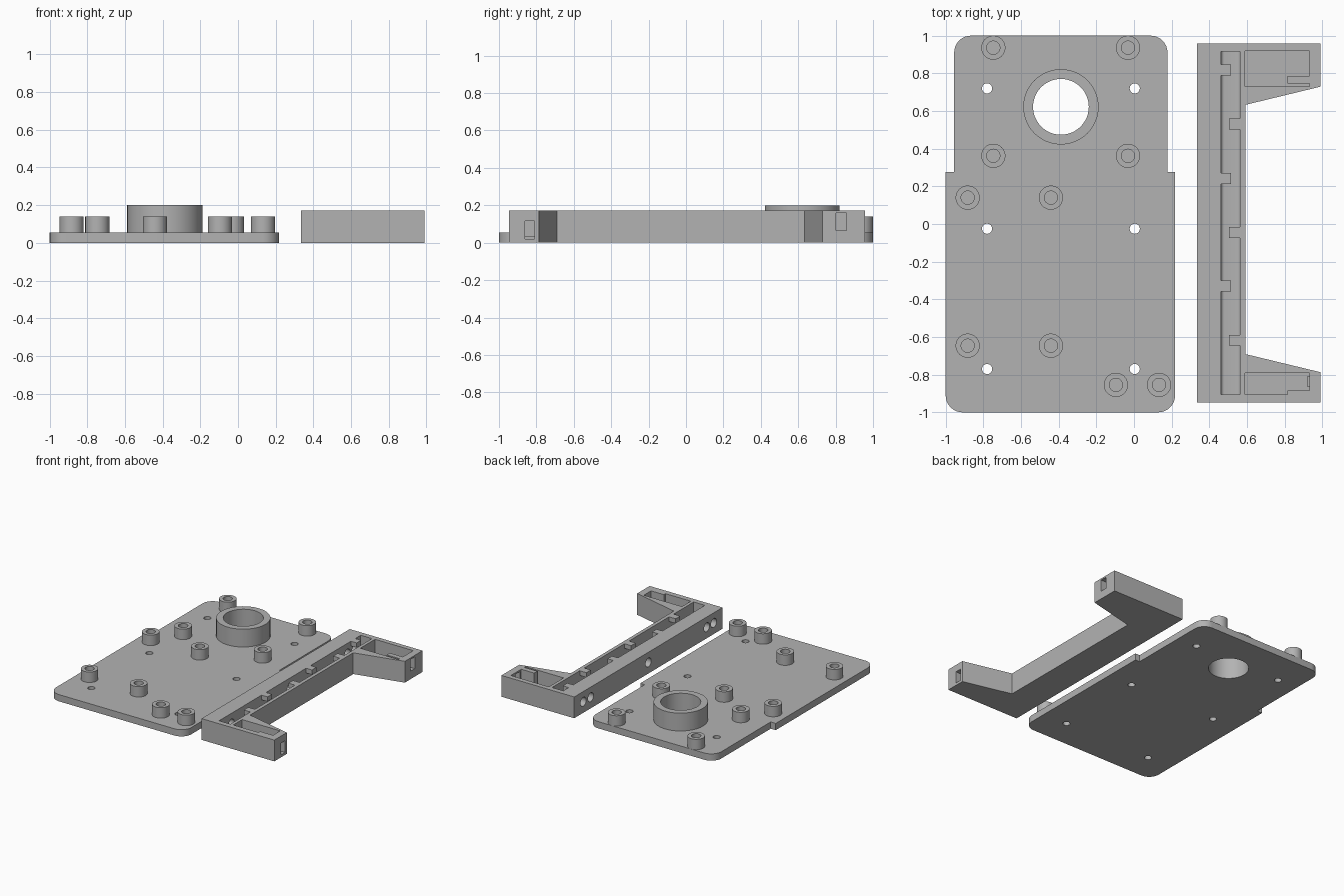
import bpy, bmesh, math

if "Cube" in bpy.data.objects:
    bpy.data.objects.remove(bpy.data.objects["Cube"])

grey = bpy.data.materials.new("plain grey")
grey.diffuse_color = (0.45, 0.45, 0.45, 1)
grey.use_nodes = True
grey.node_tree.nodes["Principled BSDF"].inputs["Base Color"].default_value = grey.diffuse_color


def prism(name, outline, z0, z1):
    """Extrude an xy outline from z0 to z1."""
    bm = bmesh.new()
    face = bm.faces.new([bm.verts.new((x, y, z0)) for x, y in outline])
    top = bmesh.ops.extrude_face_region(bm, geom=[face])["geom"]
    bmesh.ops.translate(bm, vec=(0, 0, z1 - z0),
                        verts=[v for v in top if isinstance(v, bmesh.types.BMVert)])
    bmesh.ops.recalc_face_normals(bm, faces=bm.faces)
    mesh = bpy.data.meshes.new(name)
    bm.to_mesh(mesh)
    bm.free()
    obj = bpy.data.objects.new(name, mesh)
    bpy.context.collection.objects.link(obj)
    mesh.materials.append(grey)
    return obj


def box(name, x0, x1, y0, y1, z0, z1):
    return prism(name, [(x0, y0), (x1, y0), (x1, y1), (x0, y1)], z0, z1)


def circle(x, y, r, n=48):
    return [(x + r * math.cos(2 * math.pi * i / n), y + r * math.sin(2 * math.pi * i / n))
            for i in range(n)]


def corner(cx, cy, r, start, n=8):
    """Quarter arc used for a rounded corner."""
    return [(cx + r * math.cos(math.radians(start + 90 * i / n)),
             cy + r * math.sin(math.radians(start + 90 * i / n))) for i in range(n + 1)]


def cut(obj, cutters):
    for c in cutters:
        bpy.context.view_layer.objects.active = obj
        m = obj.modifiers.new("cut", 'BOOLEAN')
        m.operation, m.solver, m.object = 'DIFFERENCE', 'EXACT', c
        bpy.ops.object.modifier_apply(modifier=m.name)
        bpy.data.objects.remove(c)


def smooth(obj):
    bpy.ops.object.select_all(action='DESELECT')
    obj.select_set(True)
    bpy.context.view_layer.objects.active = obj
    bpy.ops.object.shade_smooth_by_angle(angle=math.radians(30))


def tube(name, x, y, r_out, r_in, z0, z1):
    obj = prism(name, circle(x, y, r_out), z0, z1)
    cut(obj, [prism("bore", circle(x, y, r_in), z0 - 0.1, z1 + 0.1)])
    smooth(obj)


# Base plate with rounded corners and a stepped, wider front part
T = 0.055
R = 0.09
outline = (corner(-1 + R, -1 + R, R, 180) + corner(0.218 - R, -1 + R, R, 270)
           + [(0.218, 0.276), (0.178, 0.276)]
           + corner(0.178 - R, 1 - R, R, 0) + corner(-0.955 + R, 1 - R, R, 90)
           + [(-0.955, 0.276), (-1, 0.276)])
plate = prism("base_plate", outline, 0, T)
holes = [prism("screw_hole", circle(x, y, 0.027, 24), -0.1, 0.2)
         for x in (-0.78, 0.004) for y in (0.72, -0.025, -0.77)]
holes.append(prism("ring_hole", circle(-0.388, 0.622, 0.148), -0.1, 0.2))
cut(plate, holes)
smooth(plate)

# Large collar and mounting bosses
tube("collar", -0.388, 0.622, 0.2, 0.148, T, 0.2)
bosses = [(x, y) for x in (-0.747, -0.032) for y in (0.936, 0.362)]
bosses += [(x, y) for x in (-0.883, -0.441) for y in (0.14, -0.646)]
bosses += [(-0.096, -0.854), (0.133, -0.854)]
for x, y in bosses:
    tube("boss", x, y, 0.064, 0.035, T, 0.14)

# Bracket: long spine with a tapered arm at each end
H = 0.173
FLOOR = 0.037
bracket = prism("bracket", [(0.335, -0.947), (0.99, -0.947), (0.99, -0.787), (0.593, -0.691),
                            (0.593, 0.633), (0.99, 0.729), (0.99, 0.957), (0.335, 0.957)], 0, H)

# Channel along the spine, with a rounded floor
f = 0.016
profile = ([(0.463, 0.3)] + corner(0.463 + f, FLOOR + f, f, 180, 4)
           + corner(0.564 - f, FLOOR + f, f, 270, 4) + [(0.564, 0.3)])
channel = prism("channel", profile, -0.915, 0.904)
for v in channel.data.vertices:          # lay the profile along y
    x, z, d = v.co
    v.co = (x, -d, z)

# Arm pockets, shaped around their inner stop blocks
back_pocket = prism("back_pocket", [(0.59, 0.729), (0.933, 0.729), (0.933, 0.745), (0.816, 0.745),
                                    (0.816, 0.785), (0.933, 0.785), (0.933, 0.918), (0.59, 0.918)],
                    FLOOR, 0.3)
front_pocket = prism("front_pocket", [(0.59, -0.904), (0.816, -0.904), (0.816, -0.883),
                                      (0.933, -0.883), (0.933, -0.79), (0.59, -0.79)], FLOOR, 0.3)

# Windows in the arm tips
windows = [box("back_window", 0.92, 1.1, 0.802, 0.857, 0.065, 0.16),
           box("front_window", 0.92, 1.1, -0.862, -0.809, 0.02, 0.115)]

# Round holes through the outer wall of the spine
wall_holes = []
for y in (0.84, 0.745, 0.005, -0.745, -0.835):
    hole = prism("wall_hole", circle(0, 0, 0.036, 32), 0.2, 0.5)
    for v in hole.data.vertices:
        a, b, d = v.co
        v.co = (d, y + a, 0.09 + b)
    wall_holes.append(hole)
for c in [channel] + wall_holes:         # keep normals outward after the axis swap
    bm = bmesh.new()
    bm.from_mesh(c.data)
    bmesh.ops.recalc_face_normals(bm, faces=bm.faces)
    bm.to_mesh(c.data)
    bm.free()
cut(bracket, [channel, back_pocket, front_pocket] + windows + wall_holes)
smooth(bracket)

# Retaining tabs alternating along the channel
for y in (0.817, 0.242, -0.33):
    box("left_tab", 0.455, 0.516, y - 0.029, y + 0.029, 0.135, H)
for y in (0.53, -0.045, -0.617):
    box("right_tab", 0.505, 0.572, y - 0.029, y + 0.029, 0.135, H)
